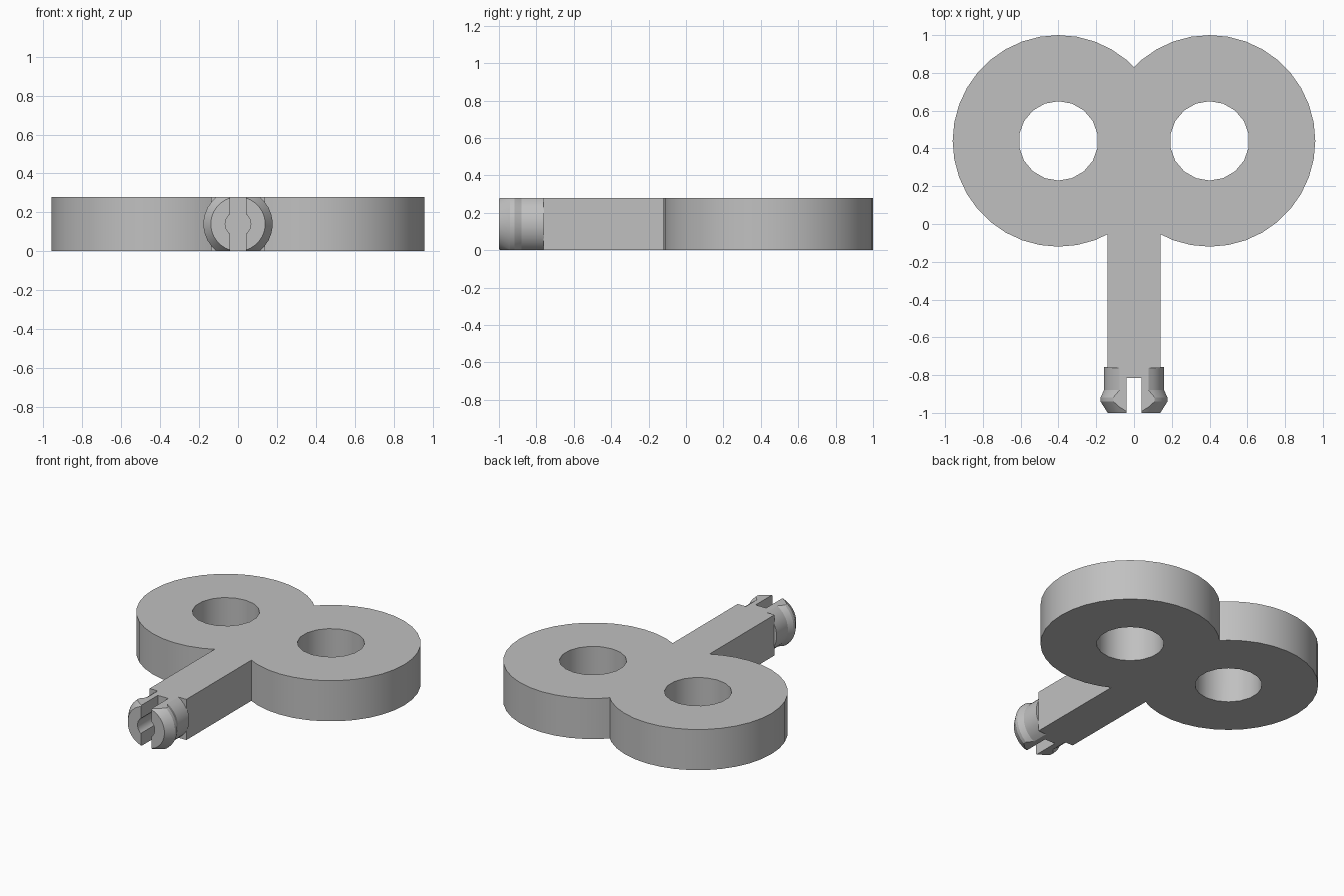
import bpy
import bmesh
import math
from mathutils import Matrix

cube = bpy.data.objects.get("Cube")
if cube:
    bpy.data.objects.remove(cube, do_unlink=True)

THICK = 0.28
MID = THICK / 2
RING_X, RING_Y = 0.4, 0.44

grey = bpy.data.materials.new("plain grey")
grey.use_nodes = True
colour = (0.53, 0.53, 0.53, 1)
grey.diffuse_color = colour
grey.node_tree.nodes["Principled BSDF"].inputs["Base Color"].default_value = colour


def finish(name, bm):
    bmesh.ops.recalc_face_normals(bm, faces=bm.faces)
    mesh = bpy.data.meshes.new(name)
    bm.to_mesh(mesh)
    bm.free()
    mesh.materials.append(grey)
    obj = bpy.data.objects.new(name, mesh)
    bpy.context.collection.objects.link(obj)
    return obj


def box(name, x, y, z):
    """Box from (min, max) pairs."""
    bm = bmesh.new()
    bmesh.ops.create_cube(bm, size=1)
    for v in bm.verts:
        v.co = [lo if c < 0 else hi for c, (lo, hi) in zip(v.co, (x, y, z))]
    return finish(name, bm)


def cylinder(name, radius, depth, sides, centre, along_y=False):
    bm = bmesh.new()
    turn = Matrix.Rotation(math.pi / 2, 4, "X") if along_y else Matrix()
    bmesh.ops.create_cone(bm, cap_ends=True, segments=sides, radius1=radius, radius2=radius,
                          depth=depth, matrix=Matrix.Translation(centre) @ turn)
    return finish(name, bm)


def lathe(name, profile, sides):
    """Turned solid about the y axis at mid height, from (radius, y) points."""
    bm = bmesh.new()
    loops = []
    for r, y in profile:
        angles = [2 * math.pi * (i + 0.5) / sides for i in range(sides)]
        loops.append([bm.verts.new((r * math.cos(a), y, MID + r * math.sin(a))) for a in angles])
    for a, b in zip(loops, loops[1:]):
        for i in range(sides):
            j = (i + 1) % sides
            bm.faces.new((a[i], a[j], b[j], b[i]))
    bm.faces.new(loops[0])
    bm.faces.new(loops[-1])
    return finish(name, bm)


def combine(target, tool, operation):
    mod = target.modifiers.new(operation.lower(), "BOOLEAN")
    mod.operation = operation
    mod.solver = "EXACT"
    mod.object = tool
    bpy.context.view_layer.objects.active = target
    bpy.ops.object.modifier_apply(modifier=mod.name)
    bpy.data.objects.remove(tool, do_unlink=True)


# Two overlapping discs, made over-tall and trimmed later
key = cylinder("double_ring_key", 0.56, 0.8, 36, (-RING_X, RING_Y, MID))
combine(key, cylinder("second_disc", 0.56, 0.9, 36, (RING_X, RING_Y, MID)), "UNION")

# Shaft
combine(key, box("shaft", (-0.14, 0.14), (-0.762, 0.3), (-0.2, 0.5)), "UNION")

# Trim to flat top and bottom
combine(key, box("slab", (-2, 2), (-2, 2), (0, THICK)), "INTERSECT")

# Finger holes
for side in (-1, 1):
    combine(key, cylinder("hole", 0.21, 1, 18, (side * RING_X, RING_Y, MID)), "DIFFERENCE")

# Snap-fit clip with a collar and tapered tip
clip = lathe("snap_clip", [(0.16, -0.758), (0.16, -0.88), (0.178, -0.918),
                           (0.178, -0.94), (0.14, -1)], 32)
combine(clip, box("slab", (-2, 2), (-2, 2), (0, THICK)), "INTERSECT")

# Slot and bore that split the clip into two prongs
combine(clip, box("slot", (-0.04, 0.04), (-1.2, -0.815), (-1, 1)), "DIFFERENCE")
combine(clip, cylinder("bore", 0.066, 0.385, 16, (0, -1.0085, MID), True), "DIFFERENCE")

# Smooth curved walls, sharp edges kept
for obj in (key, clip):
    bpy.ops.object.select_all(action="DESELECT")
    obj.select_set(True)
    bpy.context.view_layer.objects.active = obj
    bpy.ops.object.shade_smooth_by_angle(angle=math.radians(25))
